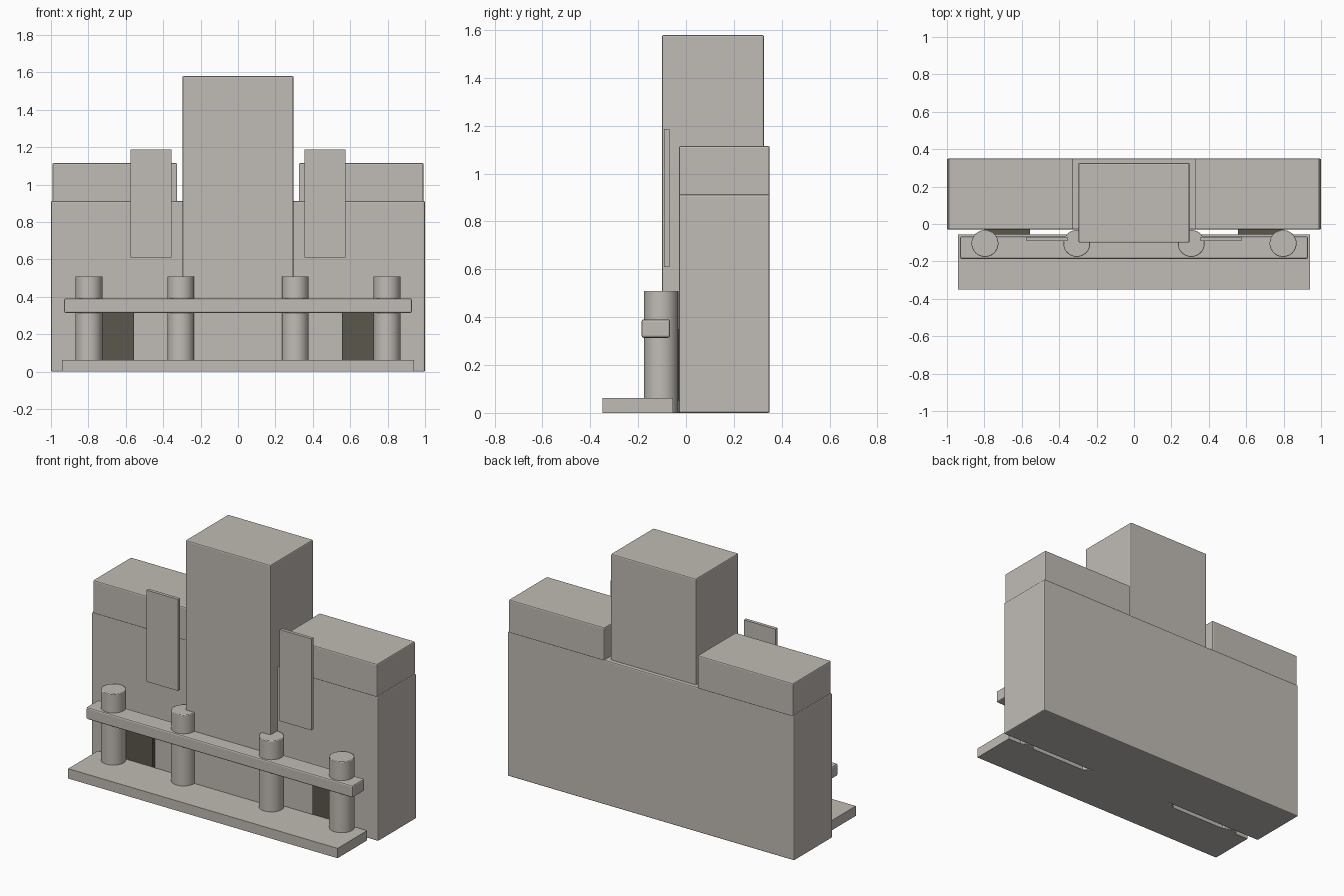
import bpy

if "Cube" in bpy.data.objects:
    bpy.data.objects.remove(bpy.data.objects["Cube"])


def material(name, rgb):
    m = bpy.data.materials.new(name)
    m.diffuse_color = (*rgb, 1)
    m.use_nodes = True
    m.node_tree.nodes["Principled BSDF"].inputs["Base Color"].default_value = m.diffuse_color
    return m


STONE = material("warm grey stone", (0.53, 0.50, 0.46))
DARK = material("dark doorway", (0.105, 0.095, 0.075))


def finish(ob, name, mat, bevel):
    ob.name = name
    ob.data.materials.append(mat)
    if bevel:
        b = ob.modifiers.new("soft edges", 'BEVEL')
        b.width = bevel
        b.segments = 2
        b.limit_method = 'ANGLE'
        b.angle_limit = 0.8
    return ob


def box(name, x, y, z, mat=STONE, bevel=0.0):
    """Box from (min, max) ranges on each axis."""
    r = (x, y, z)
    bpy.ops.mesh.primitive_cube_add(size=1, location=[(a + b) / 2 for a, b in r])
    ob = bpy.context.object
    ob.scale = [b - a for a, b in r]
    bpy.ops.object.transform_apply(location=False, rotation=False, scale=True)
    return finish(ob, name, mat, bevel)


def post(name, x):
    bpy.ops.mesh.primitive_cylinder_add(vertices=32, radius=0.072, depth=0.51,
                                        location=(x, -0.104, 0.255))
    ob = bpy.context.object
    bpy.ops.object.shade_smooth_by_angle(angle=0.6)
    return finish(ob, name, STONE, 0.004)


# Main masses
box("main_block", (-1, 1), (-0.03, 0.35), (0, 0.912), bevel=0.007)
box("central_tower", (-0.297, 0.297), (-0.1, 0.326), (0, 1.58), bevel=0.007)

# Front step and canopy beam
box("front_step", (-0.94, 0.94), (-0.35, -0.055), (0, 0.062))
box("canopy_beam", (-0.93, 0.93), (-0.186, -0.066), (0.314, 0.391), bevel=0.009)

# Mirrored parts on each side
for side, s in (("left", -1), ("right", 1)):
    def span(a, b):
        return tuple(sorted((s * a, s * b)))
    box(f"roof_block_{side}", span(0.325, 0.992), (-0.03, 0.35), (0.905, 1.115), bevel=0.007)
    box(f"wall_fin_{side}", span(0.355, 0.575), (-0.091, -0.07), (0.61, 1.187))
    box(f"doorway_{side}", span(0.557, 0.8), (-0.055, -0.02), (0.05, 0.35), DARK)
    post(f"outer_post_{side}", s * 0.797)
    post(f"inner_post_{side}", s * 0.306)
